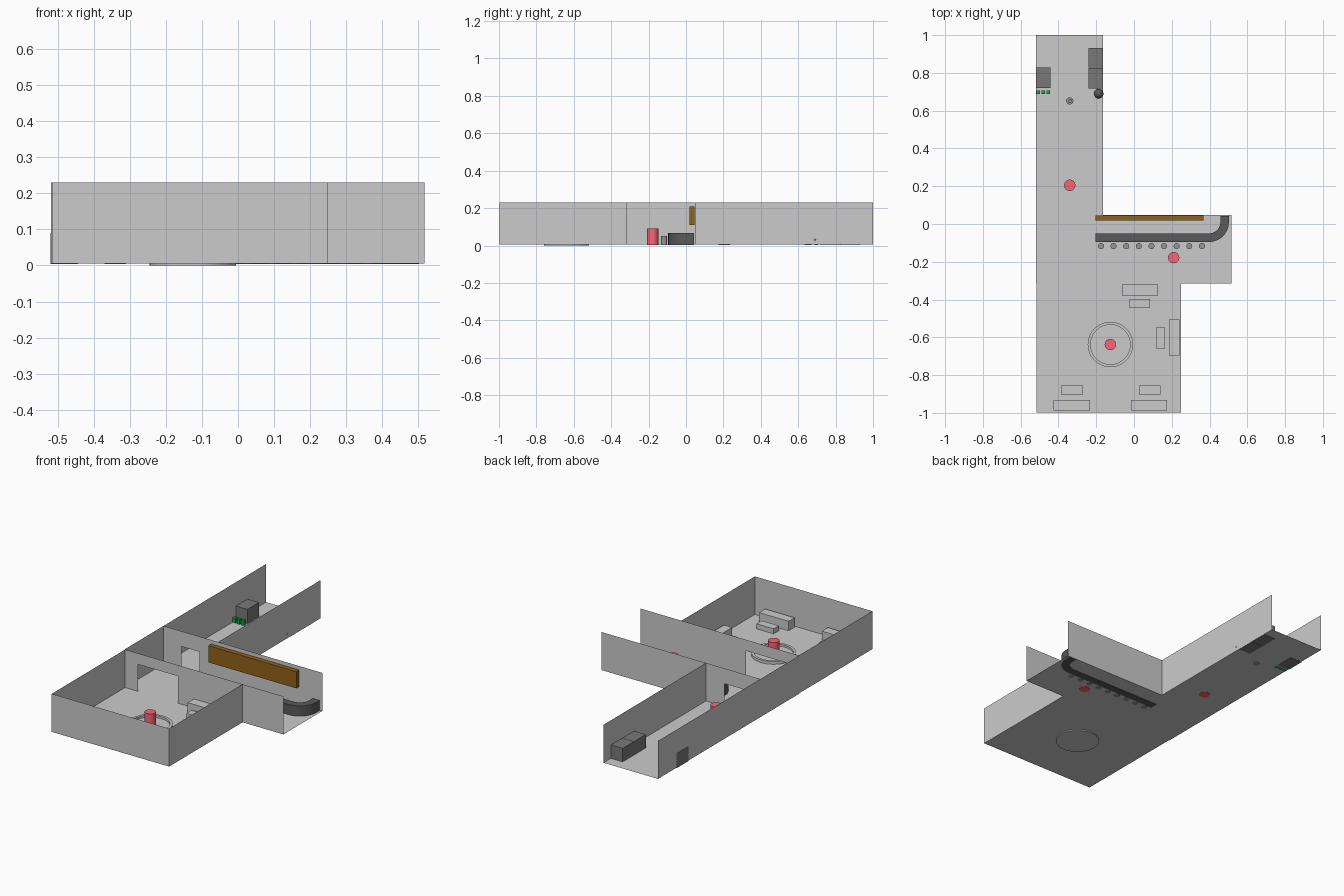
import bpy, bmesh, math

if "Cube" in bpy.data.objects:
    bpy.data.objects.remove(bpy.data.objects["Cube"])

FLOOR, TOP, LOW = 0.006, 0.23, 0.004


def material(name, r, g, b):
    m = bpy.data.materials.new(name)
    m.diffuse_color = (r, g, b, 1)
    m.use_nodes = True
    m.node_tree.nodes["Principled BSDF"].inputs["Base Color"].default_value = m.diffuse_color
    return m


DARK = material("dark", 0.10, 0.10, 0.10)
CHARCOAL = material("charcoal", 0.19, 0.19, 0.19)
STEEL = material("steel", 0.3, 0.3, 0.3)
RED = material("red", 0.95, 0.13, 0.18)
GREEN = material("green", 0.01, 0.40, 0.08)
BROWN = material("brown", 0.28, 0.12, 0.01)


def finish(name, bm, mat=None):
    me = bpy.data.meshes.new(name)
    bm.to_mesh(me)
    bm.free()
    ob = bpy.data.objects.new(name, me)
    bpy.context.collection.objects.link(ob)
    if mat:
        me.materials.append(mat)
    return ob


def face(name, pts):
    bm = bmesh.new()
    bm.faces.new([bm.verts.new(p) for p in pts])
    return finish(name, bm)


def prism(name, outline, z0, z1, mat=None):
    bm = bmesh.new()
    base = bm.faces.new([bm.verts.new((x, y, z0)) for x, y in outline])
    ext = bmesh.ops.extrude_face_region(bm, geom=[base], use_keep_orig=True)
    for v in ext["geom"]:
        if isinstance(v, bmesh.types.BMVert):
            v.co.z = z1
    bmesh.ops.recalc_face_normals(bm, faces=bm.faces)
    return finish(name, bm, mat)


def box(name, x0, x1, y0, y1, z0, z1, mat=None):
    return prism(name, [(x0, y0), (x1, y0), (x1, y1), (x0, y1)], z0, z1, mat)


def arc(cx, cy, r, a0, a1, n):
    return [(cx + r * math.cos(math.radians(a0 + (a1 - a0) * i / n)),
             cy + r * math.sin(math.radians(a0 + (a1 - a0) * i / n))) for i in range(n + 1)]


def cylinder(name, x, y, r, z0, z1, mat=None, n=32):
    ob = prism(name, arc(x, y, r, 0, 360, n)[:-1], z0, z1, mat)
    smooth(ob)
    return ob


def smooth(ob):
    bpy.ops.object.select_all(action='DESELECT')
    ob.select_set(True)
    bpy.context.view_layer.objects.active = ob
    bpy.ops.object.shade_smooth_by_angle()


def floor(name, x0, x1, y0, y1):
    face(name, [(x0, y0, FLOOR), (x1, y0, FLOOR), (x1, y1, FLOOR), (x0, y1, FLOOR)])


def wall(name, x0, y0, x1, y1):
    face(name, [(x0, y0, FLOOR), (x1, y1, FLOOR), (x1, y1, TOP), (x0, y0, TOP)])


def door_wall(name, y, x0, x1, d0, d1, h):
    face(name, [(x, y, z) for x, z in [(x0, FLOOR), (d0, FLOOR), (d0, h), (d1, h),
                                       (d1, FLOOR), (x1, FLOOR), (x1, TOP), (x0, TOP)]])


# floors of the three connected rooms
floor("lounge_floor", -0.515, 0.25, -0.998, -0.315)
floor("bar_floor", -0.518, 0.517, -0.315, 0.047)
floor("corridor_floor", -0.518, -0.163, 0.047, 1.0)

# thin walls, open at the bar's east side and the corridor's north end
wall("lounge_south_wall", -0.515, -0.998, 0.25, -0.998)
wall("lounge_east_wall", 0.25, -0.998, 0.25, -0.315)
wall("lounge_west_wall", -0.515, -0.998, -0.515, -0.315)
wall("bar_west_wall", -0.518, -0.315, -0.518, 0.047)
wall("corridor_west_wall", -0.518, 0.047, -0.518, 1.0)
wall("corridor_east_wall", -0.163, 0.047, -0.163, 1.0)
door_wall("lounge_door_wall", -0.315, -0.518, 0.517, -0.43, -0.17, 0.165)
door_wall("corridor_door_wall", 0.047, -0.518, 0.517, -0.40, -0.285, 0.14)

# bar counter with rounded end
outline = ([(-0.205, -0.095)] + arc(0.397, 0.01, 0.105, -90, 0, 14) + [(0.502, 0.043), (0.457, 0.043)]
           + arc(0.397, 0.01, 0.06, 0, -90, 14) + [(-0.205, -0.05)])
smooth(prism("bar_counter", outline, LOW, 0.066, DARK))

# bar stools
for i in range(9):
    cylinder(f"bar_stool_{i}", -0.175 + i * 0.0668, -0.117, 0.016, LOW, 0.05, STEEL, 20)

# shelf on the wall behind the bar
box("wall_shelf", -0.205, 0.367, 0.018, 0.045, 0.11, 0.208, BROWN)

# sofas and low tables
for i, (x0, x1, y0, y1) in enumerate([(-0.063, 0.127, -0.378, -0.32), (0.186, 0.24, -0.695, -0.505),
                                      (-0.427, -0.232, -0.988, -0.932), (-0.016, 0.176, -0.988, -0.932)]):
    box(f"sofa_{i}", x0, x1, y0, y1, FLOOR, 0.062)
for i, (x0, x1, y0, y1) in enumerate([(-0.024, 0.086, -0.446, -0.398), (0.117, 0.164, -0.658, -0.547),
                                      (-0.387, -0.27, -0.902, -0.854), (0.027, 0.139, -0.902, -0.854)]):
    box(f"low_table_{i}", x0, x1, y0, y1, FLOOR, 0.036)

# round platform with raised rim
cx, cy = -0.125, -0.638
cylinder("platform_base", cx, cy, 0.12, 0.0, 0.01, None, 48)
bm = bmesh.new()
rings = []
for r, z in [(0.12, 0.002), (0.12, 0.022), (0.105, 0.022), (0.105, 0.008)]:
    rings.append([bm.verts.new((x, y, z)) for x, y in arc(cx, cy, r, 0, 360, 48)[:-1]])
for a in range(4):
    p, q = rings[a], rings[(a + 1) % 4]
    for i in range(48):
        j = (i + 1) % 48
        bm.faces.new((p[i], p[j], q[j], q[i]))
bmesh.ops.recalc_face_normals(bm, faces=bm.faces)
smooth(finish("platform_rim", bm))

# red standing markers
for i, (x, y, z) in enumerate([(-0.34, 0.205, LOW), (0.21, -0.178, LOW), (cx, cy, 0.008)]):
    cylinder(f"red_marker_{i}", x, y, 0.03, z, 0.092, RED)

# corridor crates
box("west_crate", -0.5195, -0.443, 0.72, 0.828, LOW, 0.09, CHARCOAL)
box("east_crate_0", -0.24, -0.164, 0.717, 0.826, LOW, 0.085, CHARCOAL)
box("east_crate_1", -0.24, -0.164, 0.828, 0.932, LOW, 0.085, CHARCOAL)

# small green blocks beside the west crate
for i in range(3):
    x = -0.507 + i * 0.027
    box(f"green_block_{i}", x - 0.009, x + 0.009, 0.688, 0.706, LOW, 0.034, GREEN)

# round pot and small post
bm = bmesh.new()
bmesh.ops.create_uvsphere(bm, u_segments=24, v_segments=12, radius=0.025)
bmesh.ops.translate(bm, verts=bm.verts, vec=(-0.187, 0.69, 0.031))
smooth(finish("round_pot", bm, DARK))
cylinder("post_base", -0.34, 0.652, 0.019, LOW, 0.055, STEEL, 24)
cylinder("post_top", -0.34, 0.652, 0.010, 0.05, 0.07, STEEL, 24)
